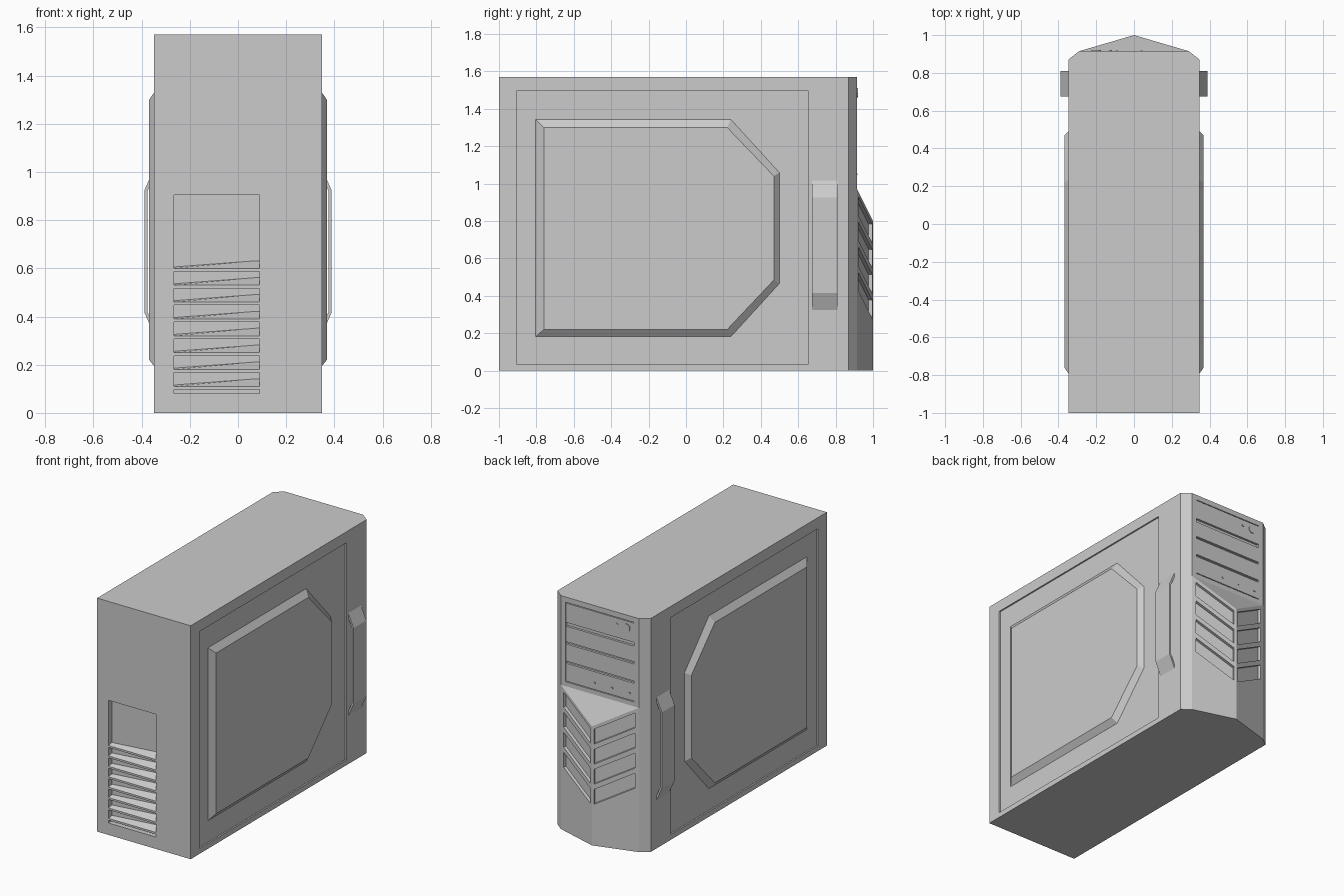
import bpy, bmesh, math
from mathutils import Vector

if "Cube" in bpy.data.objects:
    bpy.data.objects.remove(bpy.data.objects["Cube"])

grey = bpy.data.materials.new("light_grey")
grey.diffuse_color = (0.6, 0.6, 0.6, 1)
grey.use_nodes = True
grey.node_tree.nodes["Principled BSDF"].inputs["Base Color"].default_value = grey.diffuse_color


def make(name, bm):
    bmesh.ops.recalc_face_normals(bm, faces=bm.faces)
    me = bpy.data.meshes.new(name)
    bm.to_mesh(me)
    bm.free()
    me.materials.append(grey)
    ob = bpy.data.objects.new(name, me)
    bpy.context.collection.objects.link(ob)
    return ob


def loft(bm, a, b):
    """Closed solid between two matching outlines."""
    va = [bm.verts.new(p) for p in a]
    vb = [bm.verts.new(p) for p in b]
    n = len(a)
    bm.faces.new(va)
    bm.faces.new(vb[::-1])
    for i in range(n):
        j = (i + 1) % n
        bm.faces.new((va[i], vb[i], vb[j], va[j]))


def box(bm, x0, x1, y0, y1, z0, z1):
    q = [(x0, y0), (x1, y0), (x1, y1), (x0, y1)]
    loft(bm, [(x, y, z0) for x, y in q], [(x, y, z1) for x, y in q])


# Case shell: chamfered front corners and a pointed lower front
W, H, C, F, P = 0.348, 1.57, 0.29, 0.915, 1.0
bm = bmesh.new()
plan = [(-W, -1), (W, -1), (W, 0.87), (C, F), (-C, F), (-W, 0.87)]
lo = [bm.verts.new((x, y, 0)) for x, y in plan]
hi = [bm.verts.new((x, y, H)) for x, y in plan]
mr, ml = bm.verts.new((C, F, 0.97)), bm.verts.new((-C, F, 0.97))
pl, ph = bm.verts.new((0, P, 0)), bm.verts.new((0, P, 0.80))
bm.faces.new(lo[:4] + [pl] + lo[4:])
bm.faces.new(hi)
for i, j in ((0, 1), (1, 2), (5, 0)):
    bm.faces.new((lo[i], lo[j], hi[j], hi[i]))
bm.faces.new((lo[2], lo[3], mr, hi[3], hi[2]))
bm.faces.new((lo[4], lo[5], hi[5], hi[4], ml))
bm.faces.new((mr, ml, hi[4], hi[3]))
bm.faces.new((mr, ph, ml))
bm.faces.new((lo[3], pl, ph, mr))
bm.faces.new((pl, lo[4], ml, ph))
case = make("case_shell", bm)

# Cutters: side panel recesses, rear opening, drive bays, front vents
bm = bmesh.new()
box(bm, -0.265, 0.09, -1.1, -0.96, 0.08, 0.905)
box(bm, -0.255, 0.255, 0.90, 1.1, 1.0, 1.535)
for s in (-1, 1):
    box(bm, s * 0.338, s * 0.45, -0.905, 0.655, 0.035, 1.495)
    normal = Vector((s * (P - F), C, 0)).normalized()
    for k in range(4):
        z = 0.27 + k * 0.135
        quad = []
        for x, dz in ((0.014, 0), (0.265, 0), (0.265, 0.1), (0.014, 0.1)):
            t = x / C
            quad.append(Vector((s * x, P - (P - F) * t, z + dz + 0.17 * t)))
        loft(bm, [p - normal * 0.02 for p in quad], [p + normal * 0.03 for p in quad])
cutter = make("cutter", bm)
cutter.hide_render = True
mod = case.modifiers.new("cut", "BOOLEAN")
mod.operation = "DIFFERENCE"
mod.solver = "EXACT"
mod.object = cutter
bpy.context.view_layer.update()
dg = bpy.context.evaluated_depsgraph_get()
cut_mesh = bpy.data.meshes.new_from_object(case.evaluated_get(dg))
case.modifiers.clear()
case.data = cut_mesh
bpy.data.objects.remove(cutter)

# Raised side panels and side handles
outer = [(-0.805, 0.18), (0.24, 0.18), (0.5, 0.465), (0.5, 1.06), (0.24, 1.345), (-0.805, 1.345)]
inner = [(-0.76, 0.22), (0.22, 0.22), (0.47, 0.485), (0.47, 1.04), (0.22, 1.30), (-0.76, 1.30)]
grip = [(0.346, 1.02), (0.388, 0.925), (0.388, 0.415), (0.346, 0.32),
        (0.346, 0.35), (0.376, 0.42), (0.376, 0.92), (0.346, 0.99)]
for s, side in ((-1, "left"), (1, "right")):
    bm = bmesh.new()
    loft(bm, [(s * 0.337, y, z) for y, z in outer], [(s * 0.369, y, z) for y, z in inner])
    make(side + "_raised_panel", bm)
    bm = bmesh.new()
    loft(bm, [(s * x, 0.675, z) for x, z in grip], [(s * x, 0.81, z) for x, z in grip])
    make(side + "_handle", bm)

# Drive bay covers
bm = bmesh.new()
for z0, z1 in ((1.005, 1.125), (1.14, 1.255), (1.27, 1.375), (1.40, 1.53)):
    box(bm, -0.253, 0.253, 0.895, F, z0, z1)
make("drive_bay_covers", bm)

# Front buttons and ports
for name, x, z, r in (("power_button", -0.2, 1.486, 0.025), ("reset_button", -0.125, 1.49, 0.008)):
    bm = bmesh.new()
    ring = [(x + r * math.cos(a * math.tau / 24), z + r * math.sin(a * math.tau / 24)) for a in range(24)]
    loft(bm, [(u, 0.905, v) for u, v in ring], [(u, 0.92, v) for u, v in ring])
    make(name, bm)
bm = bmesh.new()
for x in (0.04, -0.09, -0.22):
    box(bm, x - 0.006, x + 0.006, 0.905, 0.918, 1.045, 1.055)
make("front_ports", bm)

# Rear slot slats: level front edge, top rising inward and to the right
bm = bmesh.new()
for k in range(8):
    z = 0.11 + k * 0.07
    xa, xb, yf, yb = -0.266, 0.091, -0.998, -0.958
    loft(bm, [(xa, yf, z - 0.013), (xa, yf, z), (xa, yb, z + 0.006), (xa, yb, z - 0.013)],
         [(xb, yf, z - 0.013), (xb, yf, z), (xb, yb, z + 0.033), (xb, yb, z - 0.013)])
make("rear_slot_slats", bm)
